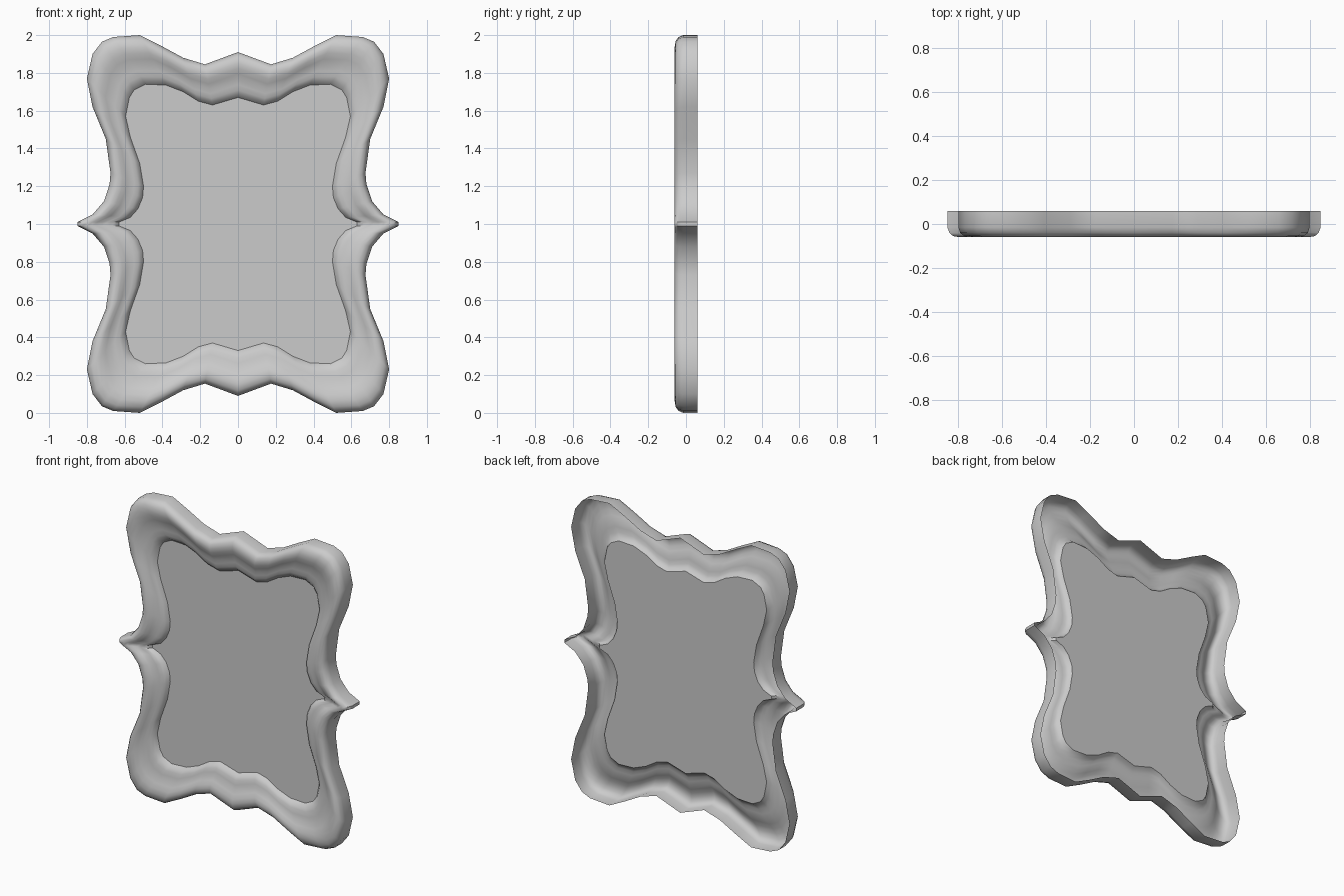
import bpy
import bmesh

cube = bpy.data.objects.get("Cube")
if cube:
    bpy.data.objects.remove(cube, do_unlink=True)

grey = bpy.data.materials.new("light grey")
grey.use_nodes = True
COLOUR = (0.6, 0.6, 0.6, 1)
grey.diffuse_color = COLOUR
grey.node_tree.nodes["Principled BSDF"].inputs["Base Color"].default_value = COLOUR

# Quarter outlines (x, z from the middle), top centre round to the side point
OUTER = [(0, .91), (.175, .845), (.29, .88), (.41, .945), (.52, 1), (.66, .99),
         (.72, .965), (.77, .9), (.8, .77), (.77, .62), (.7, .45), (.675, .27),
         (.68, .21), (.71, .12), (.77, .05), (.85, .01)]
INNER = [(0, .67), (.135, .63), (.21, .65), (.29, .7), (.38, .735), (.49, .74),
         (.55, .71), (.575, .67), (.595, .57), (.57, .46), (.52, .32), (.5, .2),
         (.505, .14), (.53, .08), (.57, .035), (.63, .01)]
# Moulding section: (share of the way from outer to inner outline, depth y)
SECTION = [(0, .06), (0, -.015), (.04, -.04), (.12, -.055), (.24, -.06), (.36, -.056),
           (.48, -.045), (.6, -.034), (.72, -.03), (.84, -.025), (.93, -.015), (1, .005)]


def full_loop(quarter):
    """Mirror a quarter outline into a closed loop."""
    right = quarter + [(x, -z) for x, z in reversed(quarter)]
    return right + [(-x, z) for x, z in reversed(right[1:-1])]


def finish(name, bm):
    mesh = bpy.data.meshes.new(name)
    bm.to_mesh(mesh)
    bm.free()
    mesh.materials.append(grey)
    obj = bpy.data.objects.new(name, mesh)
    bpy.context.collection.objects.link(obj)
    bpy.ops.object.select_all(action='DESELECT')
    obj.select_set(True)
    bpy.context.view_layer.objects.active = obj
    bpy.ops.object.shade_smooth_by_angle(angle=0.75)
    return obj


outer, inner = full_loop(OUTER), full_loop(INNER)

# Frame moulding: hollow shell, open at the back
bm = bmesh.new()
rings = []
for t, y in SECTION:
    rings.append([bm.verts.new((a[0] + (b[0] - a[0]) * t, y, 1 + a[1] + (b[1] - a[1]) * t))
                  for a, b in zip(outer, inner)])
n = len(outer)
for r0, r1 in zip(rings, rings[1:]):
    for i in range(n):
        j = (i + 1) % n
        bm.faces.new((r0[i], r0[j], r1[j], r1[i]))
finish("frame_moulding", bm)

# Flat centre panel
bm = bmesh.new()
depth = SECTION[-1][1]
face = bm.faces.new([bm.verts.new((x, depth, 1 + z)) for x, z in reversed(inner)])
face.normal_update()
if face.normal.y > 0:
    face.normal_flip()
bmesh.ops.triangulate(bm, faces=[face])
finish("centre_panel", bm)
